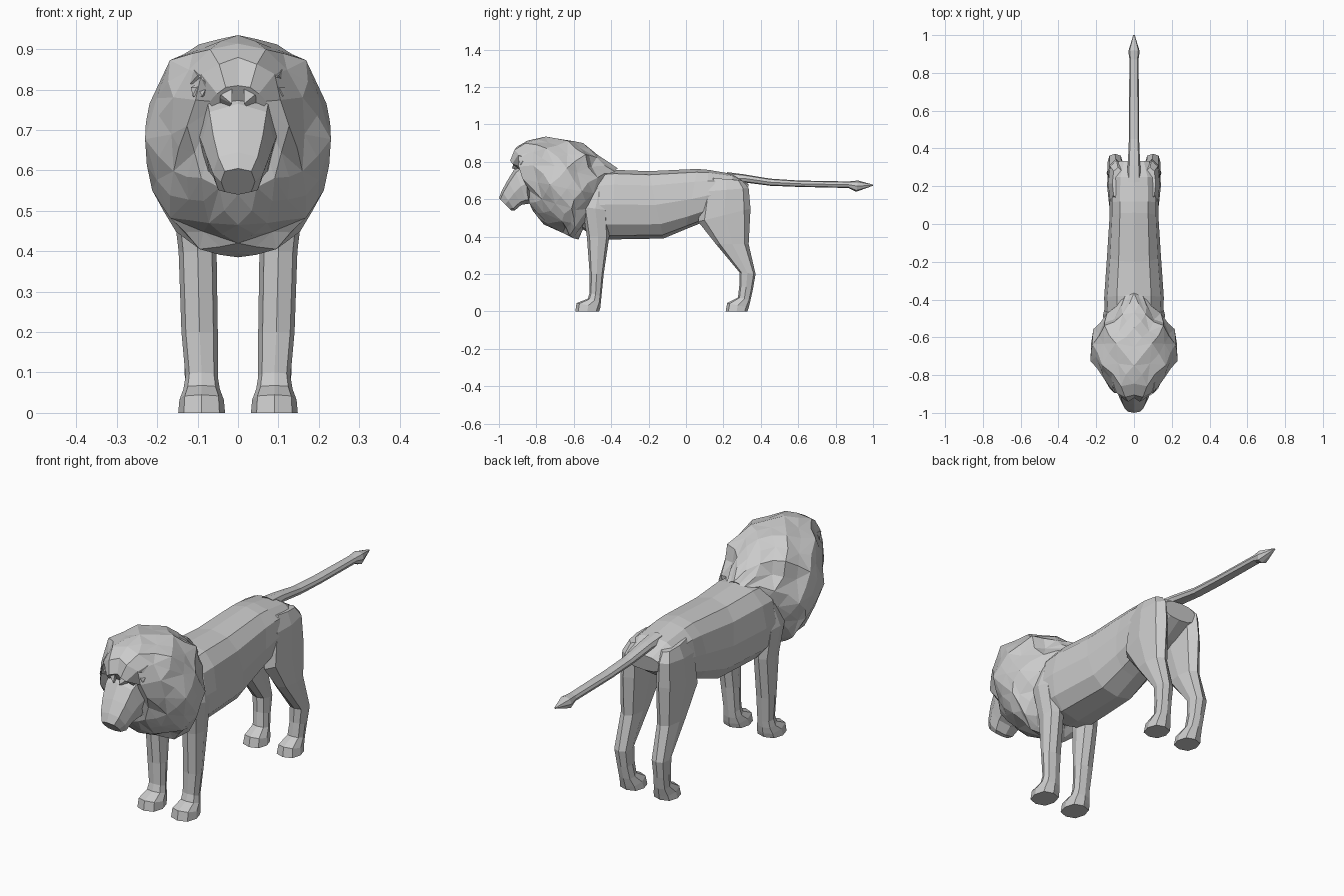
import bpy, bmesh, math, random
from mathutils import Vector

random.seed(4)


def finish(name, bm, mirror=False):
    bmesh.ops.recalc_face_normals(bm, faces=bm.faces[:])
    mesh = bpy.data.meshes.new(name)
    bm.to_mesh(mesh)
    bm.free()
    ob = bpy.data.objects.new(name, mesh)
    bpy.context.collection.objects.link(ob)
    if mirror:
        mod = ob.modifiers.new("mirror", 'MIRROR')
        mod.use_mirror_merge = False
    return ob


def spow(v, e):
    return math.copysign(abs(v) ** e, v) if abs(v) > 1e-6 else 0.0


def loft(rings, n=8, e=0.8, tuft=0.0):
    """Each ring: y,z of one extreme, y,z of the opposite one, centre x, half width."""
    bm = bmesh.new()
    loops = []
    for k, (ya, za, yb, zb, xc, w) in enumerate(rings):
        c = Vector((xc, (ya + yb) / 2, (za + zb) / 2))
        half = Vector((0, (ya - yb) / 2, (za - zb) / 2))
        noise = [(random.uniform(-1, 1), random.uniform(-1, 1)) for _ in range(n // 2 + 1)]
        loop = []
        for i in range(n):
            t = 2 * math.pi * i / n
            j = min(i, n - i)                      # same noise left and right
            d = half * spow(math.cos(t), e) + Vector((w * spow(math.sin(t), e), 0, 0))
            if tuft and 0 < j < n // 2:
                zig = 0.5 if (j + k) % 2 else -0.5
                d *= 1 + tuft * (zig + 0.5 * noise[j][0])
                d.y += tuft * 0.4 * noise[j][1]
            loop.append(bm.verts.new(c + d))
        loops.append(loop)
    for a, b in zip(loops, loops[1:]):
        for i in range(n):
            bm.faces.new((a[i], a[(i + 1) % n], b[(i + 1) % n], b[i]))
    bm.faces.new(loops[0])
    bm.faces.new(loops[-1][::-1])
    return bm


def hull(points):
    bm = bmesh.new()
    for p in points:
        bm.verts.new(p)
    bmesh.ops.convex_hull(bm, input=bm.verts[:])
    return bm


# Torso, chest to rump
finish("torso", loft([
    (-.58, .70, -.57, .45, 0, .10),
    (-.46, .75, -.47, .39, 0, .155),
    (-.38, .757, -.40, .385, 0, .158),
    (-.20, .75, -.12, .39, 0, .142),
    (.06, .762, .00, .44, 0, .130),
    (.12, .757, .10, .48, 0, .130),
    (.25, .735, .23, .54, 0, .125),
    (.335, .68, .32, .60, 0, .09)], n=12))

# Front legs with paws
finish("front_leg", loft([
    (-.53, .66, -.40, .64, .10, .04),
    (-.555, .56, -.415, .54, .112, .053),
    (-.53, .40, -.41, .40, .10, .047),
    (-.515, .20, -.44, .20, .095, .045),
    (-.515, .10, -.452, .08, .09, .040),
    (-.525, .068, -.455, .05, .09, .045),
    (-.585, .045, -.458, .02, .09, .055),
    (-.592, 0, -.465, 0, .09, .058)]), mirror=True)

# Hind legs with thigh, hock and paw
finish("hind_leg", loft([
    (.13, .715, .30, .70, .085, .03),
    (.09, .64, .335, .66, .092, .045),
    (.065, .48, .345, .55, .095, .048),
    (.16, .36, .335, .36, .097, .042),
    (.285, .21, .372, .20, .10, .040),
    (.285, .14, .358, .12, .097, .036),
    (.278, .075, .345, .06, .093, .038),
    (.22, .045, .335, .02, .09, .050),
    (.212, 0, .328, 0, .09, .055)]), mirror=True)

# Tail with pointed tuft
finish("tail", loft([
    (.22, .745, .25, .68, 0, .038),
    (.31, .733, .31, .69, 0, .033),
    (.45, .710, .45, .672, 0, .027),
    (.60, .70, .60, .666, 0, .027),
    (.87, .695, .87, .66, 0, .024),
    (.92, .70, .91, .64, 0, .03),
    (1.0, .678, 1.0, .672, 0, .004)], n=8))

# Mane: tilted rings with jagged, poked facets
mane = loft([
    (-.92, .81, -.86, .68, 0, .075),
    (-.905, .88, -.82, .54, 0, .120),
    (-.845, .914, -.76, .465, 0, .170),
    (-.75, .935, -.66, .42, 0, .222),
    (-.65, .918, -.61, .395, 0, .228),
    (-.55, .90, -.575, .385, 0, .205),
    (-.47, .835, -.555, .43, 0, .150),
    (-.365, .765, -.50, .56, 0, .055)], n=16, e=0.95, tuft=0.06)
poked = [f for f in mane.faces if len(f.verts) == 4 and f.calc_center_median().y > -.83]
bmesh.ops.recalc_face_normals(mane, faces=mane.faces[:])
bmesh.ops.poke(mane, faces=poked, offset=0.008)
finish("mane", mane)

# Muzzle with sloped nose and chin
finish("muzzle", loft([
    (-.82, .83, -.79, .58, 0, .105),
    (-.915, .765, -.85, .575, 0, .090),
    (-.955, .70, -.88, .57, 0, .078),
    (-.985, .645, -.915, .54, 0, .062),
    (-1.0, .605, -.935, .54, 0, .042)], n=8, e=0.7))

# Brow ridges slanting down to the nose bridge
finish("brow", hull([
    (.015, -.93, .765), (.015, -.91, .83), (.03, -.88, .75),
    (.10, -.89, .835), (.11, -.84, .85), (.118, -.85, .815)]), mirror=True)

# Eyes
eye = bmesh.new()
bmesh.ops.create_icosphere(eye, subdivisions=1, radius=.024)
bmesh.ops.translate(eye, verts=eye.verts[:], vec=(.095, -.872, .795))
finish("eye", eye, mirror=True)
